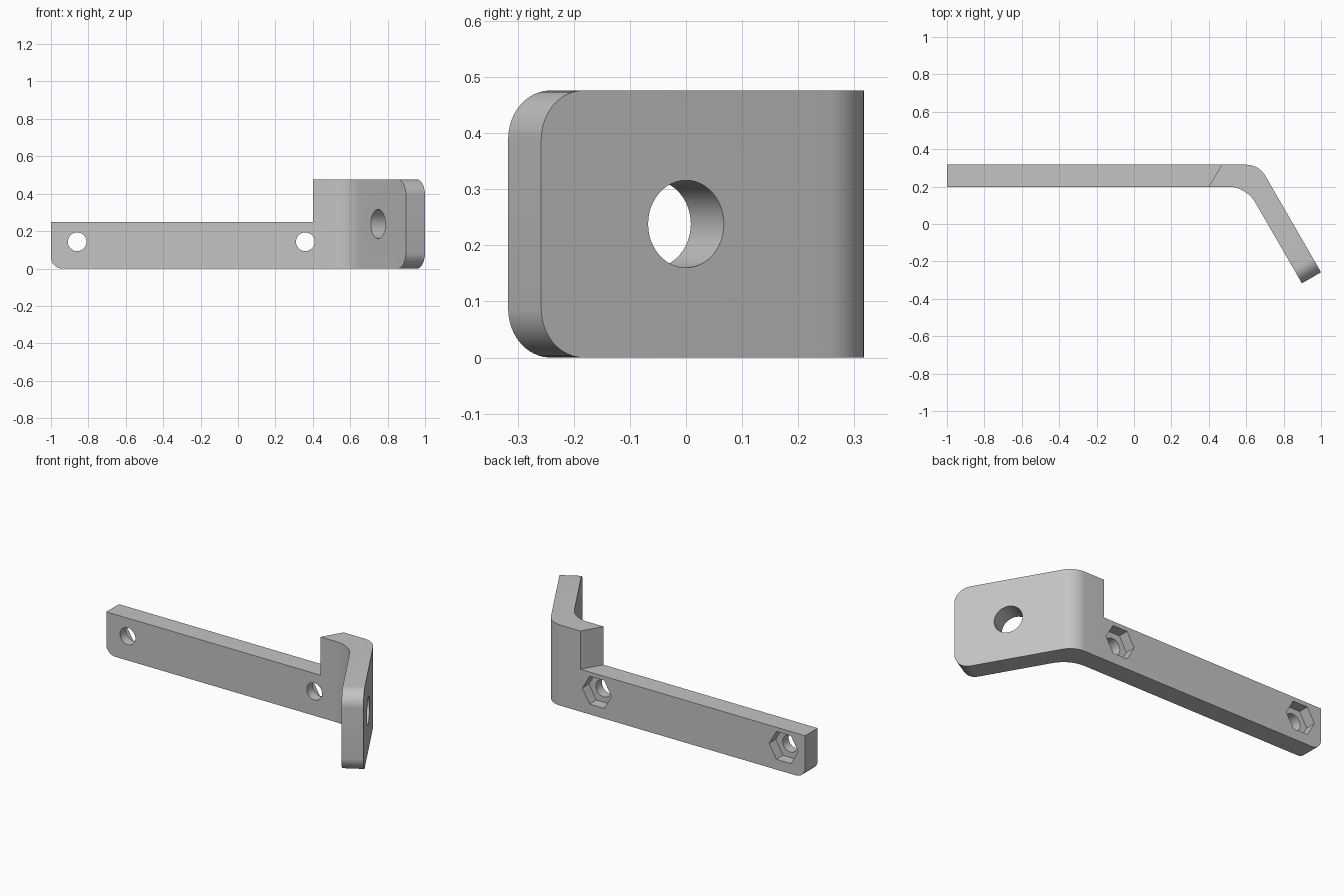
import bpy
import bmesh
from math import cos, sin, tan, radians, pi
from mathutils import Matrix, Vector

if "Cube" in bpy.data.objects:
    bpy.data.objects.remove(bpy.data.objects["Cube"])

THICK, HEIGHT, ARM_HEIGHT = 0.118, 0.476, 0.25
BACK = 0.317
FRONT = BACK - THICK
BEND = radians(60)
along = Vector((cos(BEND), -sin(BEND)))    # direction of the angled plate in plan
outward = Vector((sin(BEND), cos(BEND)))   # outer normal of the angled plate

grey = bpy.data.materials.new("plain grey")
grey.use_nodes = True
grey.diffuse_color = (0.55, 0.55, 0.55, 1)
grey.node_tree.nodes["Principled BSDF"].inputs["Base Color"].default_value = grey.diffuse_color


def prism(name, points, depth, frame=None):
    """Extrude a flat outline along local z and place it with a frame matrix."""
    bm = bmesh.new()
    face = bm.faces.new([bm.verts.new((p[0], p[1], 0)) for p in points])
    new = bmesh.ops.extrude_face_region(bm, geom=[face])["geom"]
    moved = [v for v in new if isinstance(v, bmesh.types.BMVert)]
    bmesh.ops.translate(bm, verts=moved, vec=(0, 0, depth))
    if frame:
        bm.transform(frame)
    bmesh.ops.recalc_face_normals(bm, faces=bm.faces)
    mesh = bpy.data.meshes.new(name)
    bm.to_mesh(mesh)
    bm.free()
    mesh.materials.append(grey)
    obj = bpy.data.objects.new(name, mesh)
    bpy.context.collection.objects.link(obj)
    return obj


def ring(radius, sides):
    return [(radius * cos(2 * pi * i / sides), radius * sin(2 * pi * i / sides))
            for i in range(sides)]


def fillet(corner, radius, steps=12):
    """Arc that rounds the bend, from the straight arm to the angled plate."""
    start = corner - Vector((radius * tan(BEND / 2), 0))
    return [start + radius * Vector((sin(BEND * i / steps), cos(BEND * i / steps) - 1))
            for i in range(steps + 1)]


def frame(u, w, origin):
    """Frame with local x along u, local y up and local z along w."""
    m = Matrix((u, (0, 0, 1), w)).transposed().to_4x4()
    m.translation = origin
    return m


# Bent bar in plan, extruded to full height
outer_end = Vector((1.0, -0.258))
inner_end = outer_end - THICK * outward
outer_corner = outer_end - along * ((BACK - outer_end.y) / sin(BEND))
inner_corner = inner_end - along * ((FRONT - inner_end.y) / sin(BEND))
plan = [Vector((-1, FRONT)), Vector((-1, BACK))]
plan += fillet(outer_corner, 0.12) + [outer_end, inner_end]
plan += reversed(fillet(inner_corner, 0.17))
bracket = prism("angled_bracket", plan, HEIGHT)


# Rounded corners on the plate end and the lower arm end
def round_edges(test, radius):
    bm = bmesh.new()
    bm.from_mesh(bracket.data)
    edges = [e for e in bm.edges if all(test(v.co) for v in e.verts)
             and abs(e.verts[0].co.z - e.verts[1].co.z) < 0.01]
    bmesh.ops.bevel(bm, geom=edges, offset=radius, segments=12, profile=0.5,
                    affect='EDGES', clamp_overlap=False)
    bm.to_mesh(bracket.data)
    bm.free()


round_edges(lambda c: c.y < -0.2, 0.087)
round_edges(lambda c: c.x < -0.99 and c.z < 0.01, 0.06)

# Step above the arm, with a slanted shoulder
slant = tan(BEND / 2)
low, high = FRONT - 0.1, BACK + 0.1
cutters = [prism("step_cutter",
                 [(-1.2, low), (0.4 - 0.1 * slant, low),
                  (0.4 + (high - FRONT) * slant, high), (-1.2, high)],
                 0.5, Matrix.Translation((0, 0, ARM_HEIGHT)))]

# Screw holes with hexagonal nut pockets at the back of the arm
for x in (-0.86, 0.36):
    cutters.append(prism("screw_hole_cutter", ring(0.05, 40), 0.4,
                         frame((1, 0, 0), (0, -1, 0), (x, BACK + 0.1, 0.143))))
    cutters.append(prism("nut_pocket_cutter", ring(0.095, 6), 0.162,
                         frame((1, 0, 0), (0, -1, 0), (x, BACK + 0.1, 0.143))))

# Through hole with a wide recess on the inner side of the plate
u, w = along.to_3d(), outward.to_3d()
centre = outer_end - along * (-outer_end.y * -1 / -sin(BEND)) * -1
centre = outer_end + along * (outer_end.y / sin(BEND))
hole = Vector((centre.x, centre.y, HEIGHT / 2))
cutters.append(prism("plate_hole_cutter", ring(0.078, 48), 0.3,
                     frame(u, w, hole - w * 0.2)))
cutters.append(prism("recess_cutter", ring(0.15, 64), 0.113,
                     frame(u, w, hole - w * (THICK + 0.08))))

# Cut everything out and tidy up
bpy.ops.object.select_all(action='DESELECT')
bpy.context.view_layer.objects.active = bracket
bracket.select_set(True)
for cutter in cutters:
    cutter.hide_render = True
    mod = bracket.modifiers.new("cut", 'BOOLEAN')
    mod.operation = 'DIFFERENCE'
    mod.solver = 'EXACT'
    mod.object = cutter
    bpy.ops.object.modifier_apply(modifier=mod.name)
    bpy.data.objects.remove(cutter)
bpy.ops.object.shade_smooth_by_angle(angle=radians(30))
